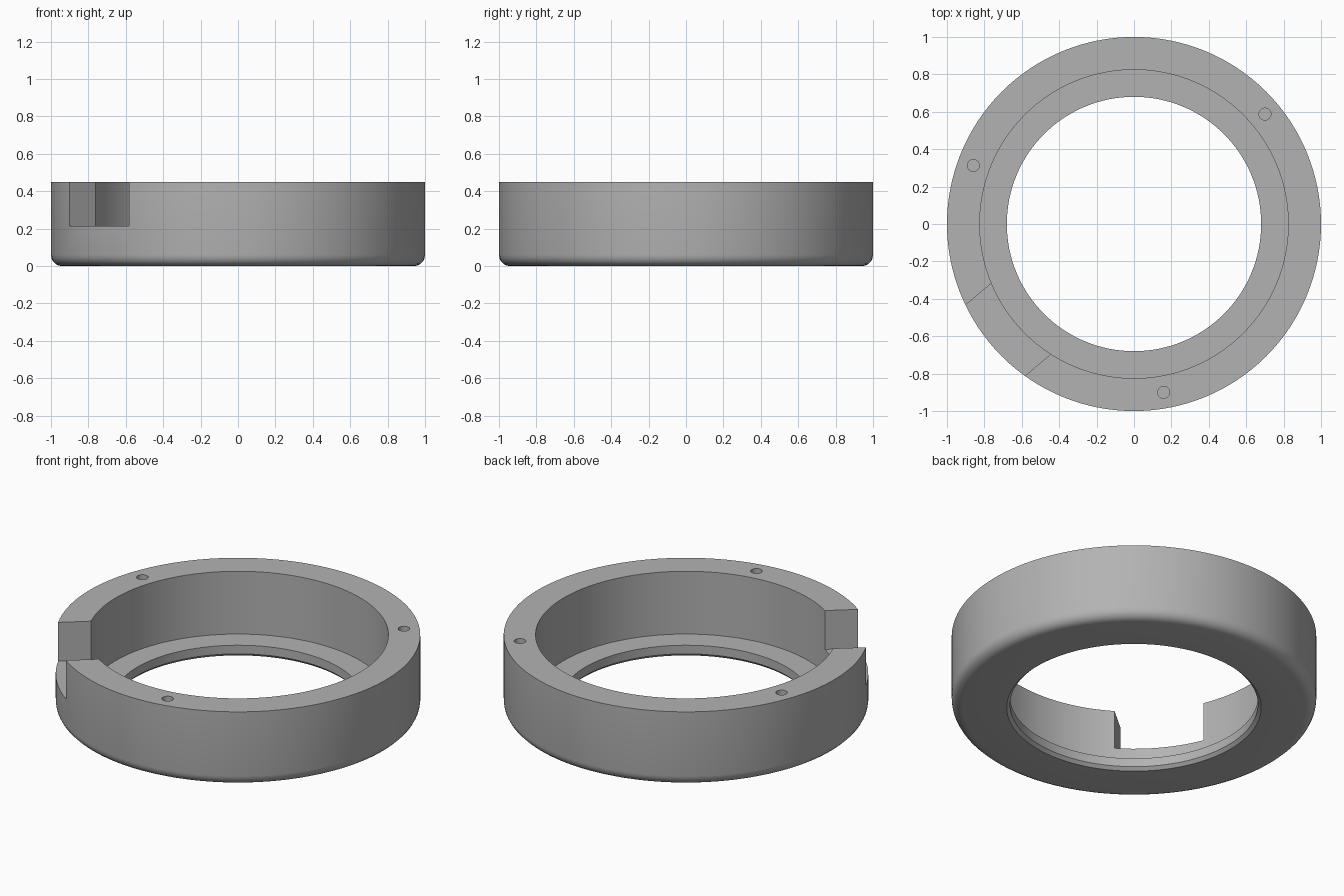
import bpy, bmesh
from math import sin, cos, pi, radians

if "Cube" in bpy.data.objects:
    bpy.data.objects.remove(bpy.data.objects["Cube"], do_unlink=True)

SEGMENTS = 128
HEIGHT = 0.45

grey = bpy.data.materials.new("grey metal")
grey.use_nodes = True
colour = (0.45, 0.45, 0.45, 1)
grey.diffuse_color = colour
grey.node_tree.nodes["Principled BSDF"].inputs["Base Color"].default_value = colour


def add_object(name, bm):
    bmesh.ops.recalc_face_normals(bm, faces=bm.faces)
    mesh = bpy.data.meshes.new(name)
    bm.to_mesh(mesh)
    bm.free()
    mesh.materials.append(grey)
    obj = bpy.data.objects.new(name, mesh)
    bpy.context.collection.objects.link(obj)
    return obj


def lathe(name, profile):
    """Closed (radius, z) profile turned about the z axis."""
    bm = bmesh.new()
    rings = [[bm.verts.new((r * cos(a), r * sin(a), z)) for r, z in profile]
             for a in (2 * pi * i / SEGMENTS for i in range(SEGMENTS))]
    n = len(profile)
    for i, ring in enumerate(rings):
        after = rings[(i + 1) % SEGMENTS]
        for j in range(n):
            k = (j + 1) % n
            bm.faces.new((ring[j], after[j], after[k], ring[k]))
    return add_object(name, bm)


# Ring body: rounded lower edge, chamfered lip, inner ledge
fillet = 0.06
steps = 5
rounded = [(1 - fillet + fillet * sin(t), fillet - fillet * cos(t))
           for t in (pi / 2 * i / steps for i in range(steps + 1))]
body = lathe("ring_body", rounded + [(1, HEIGHT), (0.825, HEIGHT), (0.825, 0.07),
                                     (0.68, 0.07), (0.68, 0.018), (0.698, 0)])

cutters = []

# Side notch: a straight slot through the wall
bm = bmesh.new()
bmesh.ops.create_cube(bm, size=1)
notch = add_object("notch_cutter", bm)
notch.scale = (0.7, 0.494, 0.5)
notch.rotation_euler.z = radians(220)
notch.location = (0.9 * cos(radians(220)), 0.9 * sin(radians(220)), 0.215 + 0.25)
cutters.append(notch)

# Three screw holes in the rim
for i in range(3):
    angle = radians(40 + 120 * i)
    bm = bmesh.new()
    bmesh.ops.create_cone(bm, cap_ends=True, segments=32, radius1=0.032,
                          radius2=0.032, depth=0.4)
    hole = add_object(f"screw_hole_cutter_{i + 1}", bm)
    hole.location = (0.914 * cos(angle), 0.914 * sin(angle), HEIGHT)
    cutters.append(hole)

bpy.context.view_layer.objects.active = body
body.select_set(True)
for cutter in cutters:
    cut = body.modifiers.new(cutter.name, 'BOOLEAN')
    cut.operation = 'DIFFERENCE'
    cut.solver = 'EXACT'
    cut.object = cutter
    bpy.ops.object.modifier_apply(modifier=cut.name)
for cutter in cutters:
    bpy.data.objects.remove(cutter, do_unlink=True)

bpy.ops.object.shade_smooth_by_angle(angle=radians(30))
